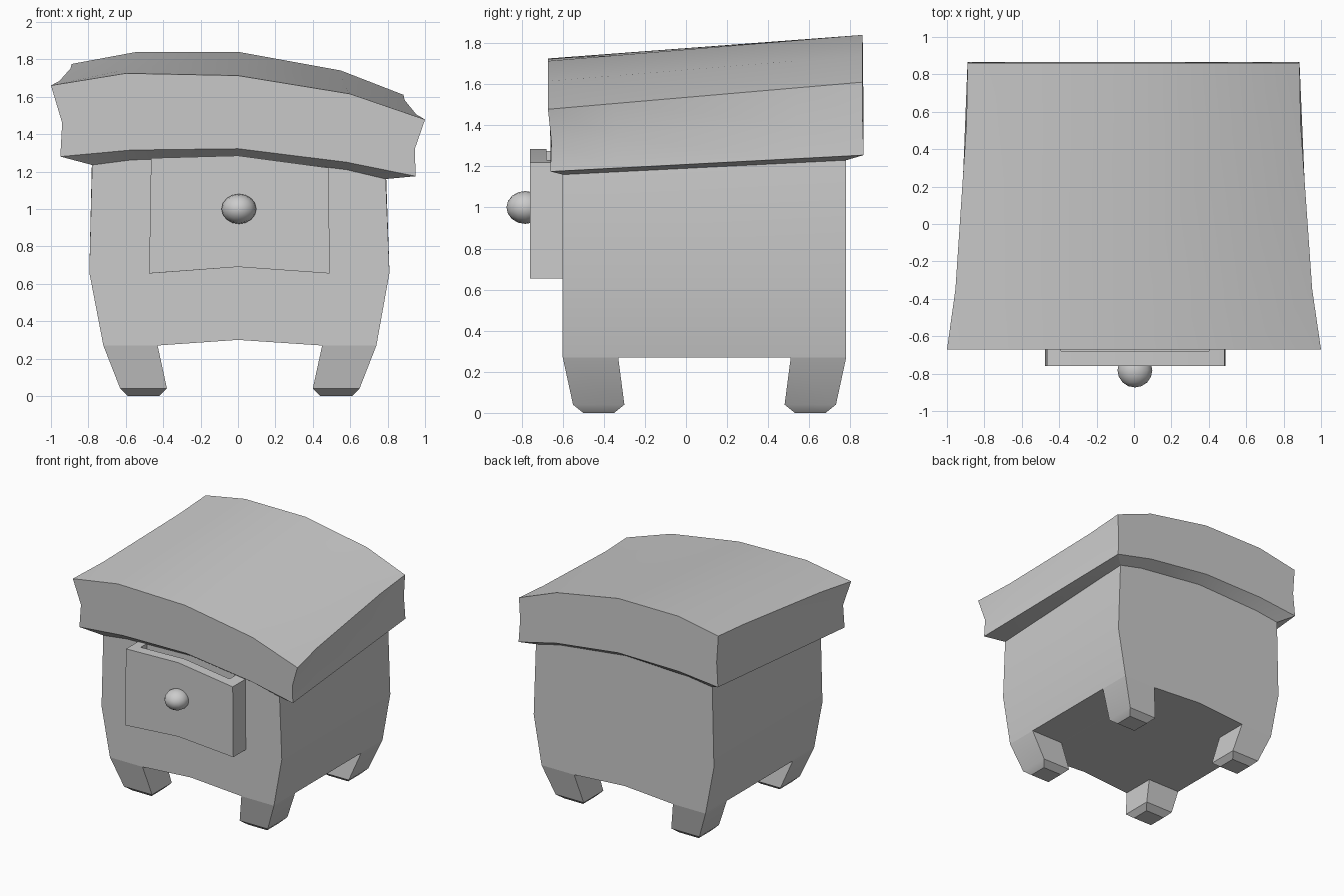
import bpy, bmesh
from math import pi, sin, cos, radians

if "Cube" in bpy.data.objects:
    bpy.data.objects.remove(bpy.data.objects["Cube"])


def finish(name, verts, faces, angle=30):
    me = bpy.data.meshes.new(name)
    me.from_pydata(verts, [], faces)
    bm = bmesh.new()
    bm.from_mesh(me)
    bmesh.ops.recalc_face_normals(bm, faces=bm.faces)
    bm.to_mesh(me)
    bm.free()
    ob = bpy.data.objects.new(name, me)
    bpy.context.collection.objects.link(ob)
    bpy.ops.object.select_all(action='DESELECT')
    ob.select_set(True)
    bpy.context.view_layer.objects.active = ob
    bpy.ops.object.shade_smooth_by_angle(angle=radians(angle))
    return ob


def loft(name, rings, caps=True, skip=None, angle=30):
    """Bridge equal-length closed rings; skip = edge indices left open."""
    n = len(rings[0])
    verts = [p for r in rings for p in r]
    faces = []
    for k in range(len(rings) - 1):
        for i in range(n):
            if skip and i in skip:
                continue
            j = (i + 1) % n
            faces.append((k*n + i, k*n + j, (k+1)*n + j, (k+1)*n + i))
    if caps:
        faces += [tuple(range(n)), tuple(range((len(rings)-1)*n, len(rings)*n))]
    return finish(name, verts, faces, angle)


def mix(a, b, t):
    return [tuple(p + (q - p) * t for p, q in zip(u, v)) for u, v in zip(a, b)]


# Body: swelling box with a shallow arch below; top follows the slanted lid
top_f = [(-.78, 1.235), (-.57, 1.262), (0, 1.28), (.58, 1.21), (.79, 1.16)]
top_b = [(x, z + .07) for x, z in top_f]
lower = [(.81, .66), (.74, .27), (.45, .27), (0, .30), (-.43, .27), (-.72, .27), (-.795, .66)]
BF, BB = -.6, .78
loft("cabinet_body", [[(x, BF, z) for x, z in top_f + lower],
                      [(x, BB, z) for x, z in top_b + lower]])

# Lid: arched, lopsided slab that narrows and rises towards the back
f_top = [(-1, -.672, 1.66), (-.6, -.672, 1.725), (0, -.672, 1.713), (.6, -.672, 1.615), (1, -.672, 1.478)]
b_top = [(-.89, .86, 1.775), (-.54, .86, 1.84), (0, .86, 1.84), (.55, .86, 1.74), (.885, .86, 1.61)]
f_bot = [(-.95, -.66, 1.28), (-.57, -.66, 1.315), (0, -.66, 1.322), (.58, -.66, 1.25), (.95, -.66, 1.175)]
b_bot = [(-.89, .865, 1.365), (-.54, .865, 1.40), (0, .865, 1.405), (.55, .865, 1.335), (.885, .865, 1.255)]
f_mid = [(.945, -.655, 1.32), (-.94, -.655, 1.46)]
b_mid = [(.875, .86, 1.43), (-.875, .86, 1.56)]
stations = [(0, 0), (.21, .41), (.79, .95), (1, 1)]
rings, bots = [], []
for t, w in stations:
    top = [(fx + (bx - fx) * w, y, z) for (fx, _, _), (bx, _, _), (_, y, z)
           in zip(f_top, b_top, mix(f_top, b_top, t))]
    mid, bot = mix(f_mid, b_mid, t), mix(f_bot, b_bot, t)
    bots.append(bot)
    rings.append(top + [mid[0]] + bot[::-1] + [mid[1]])
loft("lid", rings, skip={6, 7, 8, 9})


# Rim: sloping underside strip between the lid edge and the body
def border(rows):
    return (rows[0] + [r[-1] for r in rows[1:-1]] + rows[-1][::-1]
            + [r[0] for r in rows[-2:0:-1]])


inner_f = [(x, BF, z) for x, z in top_f]
inner_b = [(x, BB, z) for x, z in top_b]
loft("lid_rim", [border(bots), border([mix(inner_f, inner_b, t) for t, _ in stations])], caps=False)

# Feet: tapered, leaning inwards, bevelled at the sole
LEVELS = [(.27, 0, 0), (.04, 1, 1), (0, 2, 2)]
left_x = [(-.72, -.43), (-.63, -.38), (-.59, -.42)]
right_x = [(.45, .74), (.40, .65), (.44, .61)]
front_y = [(-.6, -.33), (-.55, -.30), (-.50, -.35)]
back_y = [(.51, .78), (.48, .73), (.53, .68)]
for xn, xs in (("left", left_x), ("right", right_x)):
    for yn, ys in (("front", front_y), ("back", back_y)):
        loft(f"{yn}_{xn}_foot",
             [[(x0, y0, z), (x1, y0, z), (x1, y1, z), (x0, y1, z)]
              for (x0, x1), (y0, y1), z in zip(xs, ys, (.27, .04, 0))])

# Drawer: thick bent front panel, plus side walls and floor leaving an open pocket
panel = [(-.475, .655), (0, .69), (.49, .655), (.485, 1.22), (0, 1.285), (-.465, 1.272)]


def slab(name, prof, y0, y1):
    loft(name, [[(x, y, z) for x, z in prof] for y in (y0, y1)])


slab("drawer_front", panel, -.76, -.68)
slab("drawer_left_wall", [(-.475, .655), (-.39, .661), (-.39, 1.274), (-.465, 1.272)], -.68, -.6)
slab("drawer_right_wall", [(.40, .662), (.49, .655), (.485, 1.22), (.40, 1.231)], -.68, -.6)
slab("drawer_floor", [(-.39, .661), (0, .69), (.40, .662), (.40, .75), (0, .78), (-.39, .75)], -.68, -.6)

# Knob: squashed ball
krings = []
for k in range(1, 8):
    a = pi * k / 8
    krings.append([(.005 + .093 * sin(a) * cos(2*pi*i/16), -.782 - .092 * cos(a),
                    1.0 + .08 * sin(a) * sin(2*pi*i/16)) for i in range(16)])
n = 16
verts = [p for r in krings for p in r] + [(.005, -.874, 1.0), (.005, -.69, 1.0)]
faces = [(k*n + i, k*n + (i+1) % n, (k+1)*n + (i+1) % n, (k+1)*n + i)
         for k in range(6) for i in range(n)]
faces += [(i, (i+1) % n, 7*n) for i in range(n)]
faces += [(6*n + i, 6*n + (i+1) % n, 7*n + 1) for i in range(n)]
finish("drawer_knob", verts, faces, 60)
